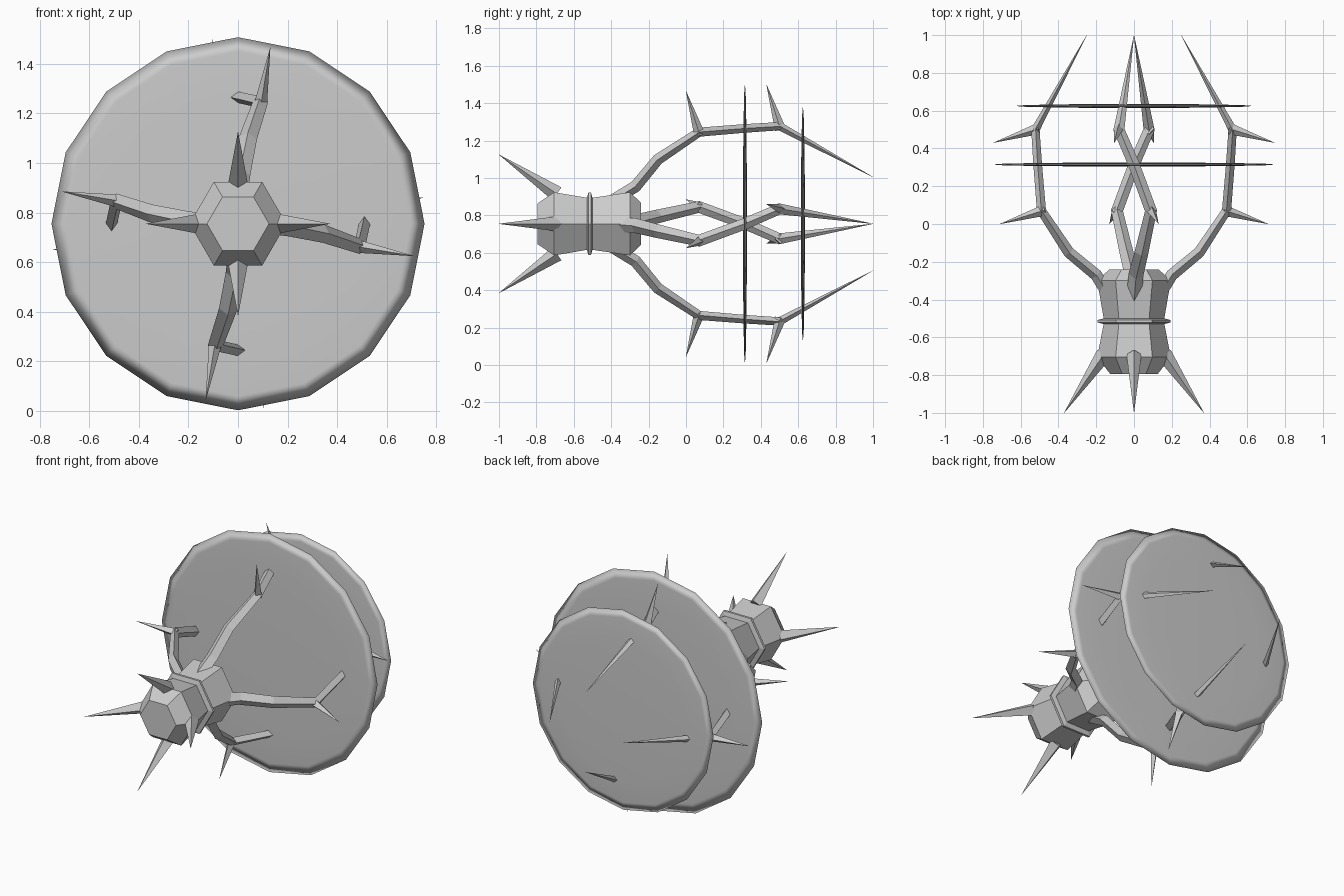
import bpy, bmesh, math
from mathutils import Matrix, Vector

if "Cube" in bpy.data.objects:
    bpy.data.objects.remove(bpy.data.objects["Cube"])

CZ = 0.755  # height of the central axis, which runs along y
grey = bpy.data.materials.new("grey_metal")
grey.diffuse_color = (0.6, 0.6, 0.6, 1)
grey.use_nodes = True
grey.node_tree.nodes["Principled BSDF"].inputs["Base Color"].default_value = grey.diffuse_color


def finish(name, bm, matrix, smooth=False):
    bmesh.ops.remove_doubles(bm, verts=bm.verts, dist=1e-5)
    bmesh.ops.transform(bm, matrix=matrix, verts=bm.verts)
    bmesh.ops.recalc_face_normals(bm, faces=bm.faces)
    for f in bm.faces:
        f.smooth = smooth
    me = bpy.data.meshes.new(name)
    bm.to_mesh(me)
    bm.free()
    me.materials.append(grey)
    ob = bpy.data.objects.new(name, me)
    bpy.context.collection.objects.link(ob)
    return ob


def skin(rings):
    """Join equal-length rings of points and cap both ends."""
    bm = bmesh.new()
    vs = [[bm.verts.new(p) for p in r] for r in rings]
    n = len(vs[0])
    for a, b in zip(vs, vs[1:]):
        for i in range(n):
            j = (i + 1) % n
            bm.faces.new((a[i], a[j], b[j], b[i]))
    bm.faces.new(vs[0])
    bm.faces.new(vs[-1])
    return bm


def lathe(name, profile, sides, smooth=False):
    """Revolve (y, radius) points around the central axis."""
    rings = [[(r * math.cos(2 * math.pi * i / sides), y, r * math.sin(2 * math.pi * i / sides))
              for i in range(sides)] for y, r in profile]
    return finish(name, skin(rings), Matrix.Translation((0, 0, CZ)), smooth)


def diamond_tube(name, path, sizes, angle):
    """Diamond-section tube along (sideways, y, outward) points."""
    pts = [Vector(p) for p in path]
    rings = []
    for i, (p, (w, h)) in enumerate(zip(pts, sizes)):
        d = Vector()
        if i > 0:
            d += (p - pts[i - 1]).normalized()
        if i < len(pts) - 1:
            d += (pts[i + 1] - p).normalized()
        d.normalize()
        up = Vector((1, 0, 0)).cross(d).normalized()
        side = d.cross(up)
        rings.append([p + side * w, p + up * h, p - side * w, p - up * h])
    m = Matrix.Translation((0, 0, CZ)) @ Matrix.Rotation(angle, 4, 'Y')
    return finish(name, skin(rings), m)


# Hexagonal waisted hub and its thin collar
lathe("hub", [(-0.795, 0.125), (-0.705, 0.195), (-0.515, 0.158), (-0.30, 0.195), (-0.24, 0.13)], 6)
lathe("collar", [(-0.535, 0.14), (-0.522, 0.192), (-0.508, 0.192), (-0.495, 0.14)], 6)

# Two thin lens-shaped discs
for name, y, r in (("large_disc", 0.315, 0.752), ("small_disc", 0.625, 0.63)):
    prof = [(y - 0.011 * math.cos(a), max(r * math.sin(a), 1e-7))
            for a in (math.pi * k / 8 for k in range(9))]
    lathe(name, prof, 16, True)

# Four arms with thorns, plus four front spikes, turned around the axis
arm = [(0, -0.40, 0.12), (0.01, -0.27, 0.20), (0.04, -0.15, 0.345), (0.09, 0.07, 0.49),
       (0, 0.315, 0.51), (-0.08, 0.50, 0.522), (0, 1.0, 0.25)]
arm_size = [(0.04, 0.032), (0.04, 0.032), (0.037, 0.03), (0.032, 0.025),
            (0.03, 0.023), (0.03, 0.023), (0.0005, 0.0005)]
tip = (0.0005, 0.0005)
for k, place in enumerate(("top", "right", "bottom", "left")):
    a = k * math.pi / 2
    diamond_tube(place + "_arm", arm, arm_size, a)
    diamond_tube(place + "_lower_thorn", [(0.09, 0.073, 0.475), (0.13, 0.0, 0.71)],
                 [(0.027, 0.03), tip], a)
    diamond_tube(place + "_upper_thorn", [(-0.08, 0.505, 0.505), (-0.105, 0.43, 0.745)],
                 [(0.027, 0.03), tip], a)
    diamond_tube(place + "_front_spike", [(0, -0.69, 0.16), (0, -1.0, 0.37)],
                 [(0.04, 0.042), tip], a)
